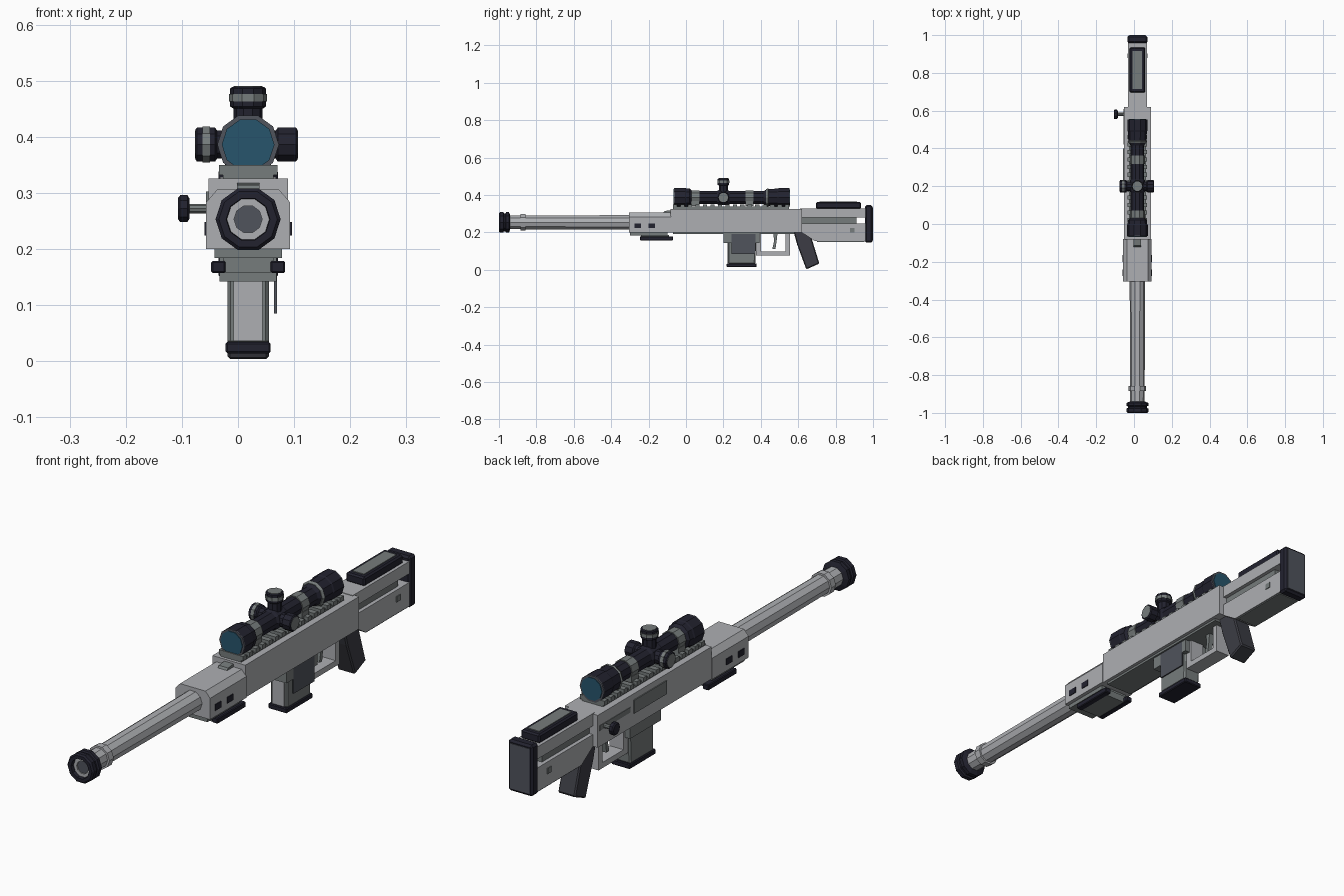
import bpy, bmesh, math
from mathutils import Vector

if "Cube" in bpy.data.objects:
    bpy.data.objects.remove(bpy.data.objects["Cube"], do_unlink=True)

CX = 0.018   # lengthwise centre plane of the rifle
BORE = 0.253
SCOPE = 0.386


def material(name, rgb):
    m = bpy.data.materials.new(name)
    m.use_nodes = True
    m.diffuse_color = (*rgb, 1)
    m.node_tree.nodes["Principled BSDF"].inputs["Base Color"].default_value = (*rgb, 1)
    return m


LIGHT = material("light grey", (0.42, 0.43, 0.45))
GREY = material("mid grey", (0.18, 0.20, 0.20))
BLACK = material("blue black", (0.016, 0.016, 0.028))
SLATE = material("slate", (0.08, 0.087, 0.107))
CHARCOAL = material("charcoal", (0.045, 0.046, 0.058))
LENS = material("teal glass", (0.02, 0.09, 0.15))


def finish(bm, name, mat, bevel=0):
    bmesh.ops.recalc_face_normals(bm, faces=bm.faces)
    mesh = bpy.data.meshes.new(name)
    bm.to_mesh(mesh)
    bm.free()
    mesh.materials.append(mat)
    ob = bpy.data.objects.new(name, mesh)
    bpy.context.collection.objects.link(ob)
    if bevel:
        mod = ob.modifiers.new("edge_bevel", "BEVEL")
        mod.width = bevel
        mod.segments = 1
    return ob


def box(name, mat, x, y, z, bevel=0):
    """Box from (min, max) ranges; x is measured from the centre plane."""
    bm = bmesh.new()
    bmesh.ops.create_cube(bm, size=1)
    for v in bm.verts:
        v.co = Vector((CX + x[v.co.x > 0], y[v.co.y > 0], z[v.co.z > 0]))
    return finish(bm, name, mat, bevel)


def prism(name, mat, outline, lo, hi, axis="x", bevel=0):
    """Extrude a (y, z) outline along x, or an (x, z) outline along y."""
    def place(a, z, t):
        return (CX + t, a, z) if axis == "x" else (CX + a, t, z)
    bm = bmesh.new()
    face = bm.faces.new([bm.verts.new(place(a, z, lo)) for a, z in outline])
    ext = bmesh.ops.extrude_face_region(bm, geom=[face])
    shift = Vector((hi - lo, 0, 0) if axis == "x" else (0, hi - lo, 0))
    bmesh.ops.translate(bm, vec=shift, verts=[g for g in ext["geom"] if isinstance(g, bmesh.types.BMVert)])
    return finish(bm, name, mat, bevel)


def lathe(name, mat, profile, axis="y", at=(CX, 0, BORE), sides=10):
    """Turn (position, radius) pairs about an axis through a point."""
    bm = bmesh.new()
    rings = []
    for t, r in profile:
        ring = []
        for i in range(sides):
            a = 2 * math.pi * i / sides
            u, w = r * math.cos(a), r * math.sin(a)
            off = {"x": (t, u, w), "y": (u, t, w), "z": (u, w, t)}[axis]
            ring.append(bm.verts.new(Vector(at) + Vector(off)))
        rings.append(ring)
    for a, b in zip(rings, rings[1:]):
        for i in range(sides):
            j = (i + 1) % sides
            bm.faces.new((a[i], a[j], b[j], b[i]))
    bm.faces.new(rings[0])
    bm.faces.new(rings[-1])
    return finish(bm, name, mat)


# Barrel and muzzle
lathe("barrel", LIGHT, [(-0.97, 0.025), (-0.985, 0.025), (-0.985, 0.038), (-0.29, 0.041)])
lathe("bore", SLATE, [(-0.98, 0.025), (-0.972, 0.025)])
lathe("barrel_ring", LIGHT, [(-0.884, 0.046), (-0.857, 0.046)])
lathe("muzzle_brake", BLACK, [
    (-0.96, 0.036), (-1, 0.039), (-1, 0.052), (-0.994, 0.058), (-0.977, 0.058),
    (-0.974, 0.051), (-0.965, 0.051), (-0.962, 0.058), (-0.947, 0.058), (-0.94, 0.04)])

# Handguard with side vents and front catch
prism("handguard", LIGHT, [(-0.075, 0.2), (0.075, 0.2), (0.075, 0.283), (0.055, 0.306),
                           (-0.055, 0.306), (-0.075, 0.283)], -0.305, -0.08, "y")
for side in (-1, 1):
    for y in (-0.258, -0.183):
        xs = sorted((side * 0.07, side * 0.078))
        box("handguard_vent", BLACK, xs, (y - 0.018, y + 0.018), (0.224, 0.248))
prism("front_catch", GREY, [(-0.125, 0.3), (-0.08, 0.3), (-0.08, 0.318), (-0.115, 0.314)], -0.02, 0.02)

# Folded bipod under the handguard
box("bipod_mount", GREY, (-0.06, 0.06), (-0.3, -0.1), (0.184, 0.202))
box("bipod_bridge", GREY, (-0.045, 0.045), (-0.24, -0.09), (0.158, 0.186))
for side in (-1, 1):
    xs = sorted((side * 0.04, side * 0.066))
    box("bipod_leg", BLACK, xs, (-0.245, -0.07), (0.157, 0.179), 0.003)

# Receiver
box("receiver", LIGHT, (-0.071, 0.071), (-0.082, 0.62), (0.2, 0.326))
box("receiver_floor", GREY, (-0.058, 0.058), (-0.07, 0.58), (0.191, 0.202))
box("ejection_port", GREY, (-0.075, -0.068), (0.2, 0.4), (0.25, 0.302))
box("bolt_slot", GREY, (-0.073, -0.068), (0.42, 0.61), (0.262, 0.282))
lathe("bolt_stem", GREY, [(-0.09, 0.009), (-0.045, 0.009)], "x", (0, 0.58, 0.272))
lathe("bolt_knob", BLACK, [(-0.107, 0.02), (-0.103, 0.025), (-0.09, 0.025), (-0.086, 0.018)],
      "x", (0, 0.58, 0.272))

# Toothed top rail
box("rail_base", GREY, (-0.045, 0.045), (-0.07, 0.55), (0.324, 0.338))
for i in range(16):
    y = -0.07 + i * 0.04
    box("rail_tooth", GREY, (-0.052, 0.052), (y, y + 0.022), (0.332, 0.35))

# Magazine and well
box("magazine_well", GREY, (-0.051, 0.051), (0.2, 0.392), (0.142, 0.2))
prism("magazine", GREY, [(0.225, 0.03), (0.37, 0.03), (0.375, 0.15), (0.225, 0.15)], -0.037, 0.037, bevel=0.006)
box("magazine_front", LIGHT, (-0.026, 0.026), (0.221, 0.227), (0.036, 0.142))
box("magazine_foot", BLACK, (-0.04, 0.04), (0.217, 0.378), (0.014, 0.034), 0.003)
box("magazine_plate", SLATE, (0.0465, 0.0515), (0.243, 0.372), (0.085, 0.192))

# Trigger group
box("guard_bottom", LIGHT, (-0.03, 0.03), (0.375, 0.556), (0.076, 0.098))
box("guard_rear", LIGHT, (-0.03, 0.03), (0.533, 0.556), (0.09, 0.2))
box("guard_front", LIGHT, (-0.03, 0.03), (0.375, 0.402), (0.09, 0.2))
prism("trigger", GREY, [(0.468, 0.2), (0.49, 0.2), (0.484, 0.15), (0.478, 0.11),
                        (0.462, 0.112), (0.47, 0.15)], -0.01, 0.01)

# Pistol grip
prism("grip", CHARCOAL, [(0.575, 0.205), (0.66, 0.205), (0.713, 0.033), (0.643, 0.002),
                         (0.594, 0.135)], -0.037, 0.037, bevel=0.005)

# Skeleton stock: upper beam, core, lower beam
box("stock_upper", LIGHT, (-0.05, 0.05), (0.61, 0.96), (0.28, 0.328))
box("stock_core", GREY, (-0.035, 0.035), (0.61, 0.912), (0.24, 0.285))
prism("stock_lower", LIGHT, [(0.61, 0.246), (0.96, 0.246), (0.96, 0.153), (0.69, 0.153),
                             (0.61, 0.205)], -0.05, 0.05)
box("stock_underside", GREY, (-0.046, 0.046), (0.7, 0.955), (0.149, 0.154))
for side in (-1, 1):
    xs = sorted((side * 0.048, side * 0.053))
    box("stock_socket", GREY, xs, (0.878, 0.902), (0.2, 0.222))
box("butt_pad", BLACK, (-0.053, 0.053), (0.957, 0.998), (0.145, 0.345), 0.008)
box("butt_plate", SLATE, (-0.042, 0.042), (0.996, 1.0), (0.157, 0.333))
box("cheek_rest", BLACK, (-0.041, 0.041), (0.695, 0.935), (0.326, 0.362), 0.006)
box("cheek_inlay", GREY, (-0.025, 0.025), (0.715, 0.915), (0.358, 0.365))

# Scope body
axis = (CX, 0, SCOPE)
lathe("scope_tube", BLACK, [
    (-0.058, 0.05), (-0.06, 0.055), (-0.005, 0.055), (0.0, 0.052), (0.02, 0.05), (0.035, 0.036),
    (0.415, 0.036), (0.435, 0.048), (0.49, 0.05), (0.495, 0.053), (0.55, 0.053), (0.552, 0.048)], at=axis)
lathe("front_rim", SLATE, [(-0.063, 0.055), (-0.058, 0.055)], at=axis)
lathe("rear_rim", SLATE, [(0.55, 0.053), (0.554, 0.053)], at=axis)
lathe("front_lens", LENS, [(-0.066, 0.047), (-0.06, 0.047)], at=axis)
lathe("rear_lens", LENS, [(0.55, 0.045), (0.557, 0.045)], at=axis)

# Scope mounts
for y in (0.05, 0.34):
    lathe("scope_ring", GREY, [(y - 0.022, 0.04), (y + 0.022, 0.04)], at=axis)
    box("scope_foot", GREY, (-0.036, 0.036), (y - 0.022, y + 0.022), (0.34, 0.368))
lathe("focus_ring", GREY, [(0.428, 0.046), (0.438, 0.052), (0.445, 0.046)], at=axis)

# Adjustment turrets: up, left and right
lathe("turret_block", BLACK, [(0.165, 0.036), (0.175, 0.041), (0.225, 0.041), (0.235, 0.036)], at=axis)
for name, direction, sign, length in (("top_turret", "z", 1, 0.104),
                                      ("left_turret", "x", 1, 0.089),
                                      ("right_turret", "x", -1, 0.095)):
    centre = (CX, 0.2, SCOPE)
    body = [(0.02, 0.026), (length - 0.04, 0.026), (length - 0.036, 0.032), (length - 0.004, 0.032), (length - 0.001, 0.028)]
    lathe(name, BLACK, [(sign * t, r) for t, r in body], direction, centre)
    if name != "left_turret":
        lathe(name + "_band", GREY, [(sign * (length - 0.027), 0.034), (sign * (length - 0.014), 0.034)],
              direction, centre)
    lathe(name + "_cap", GREY, [(sign * (length - 0.003), 0.026), (sign * length, 0.026)], direction, centre)
